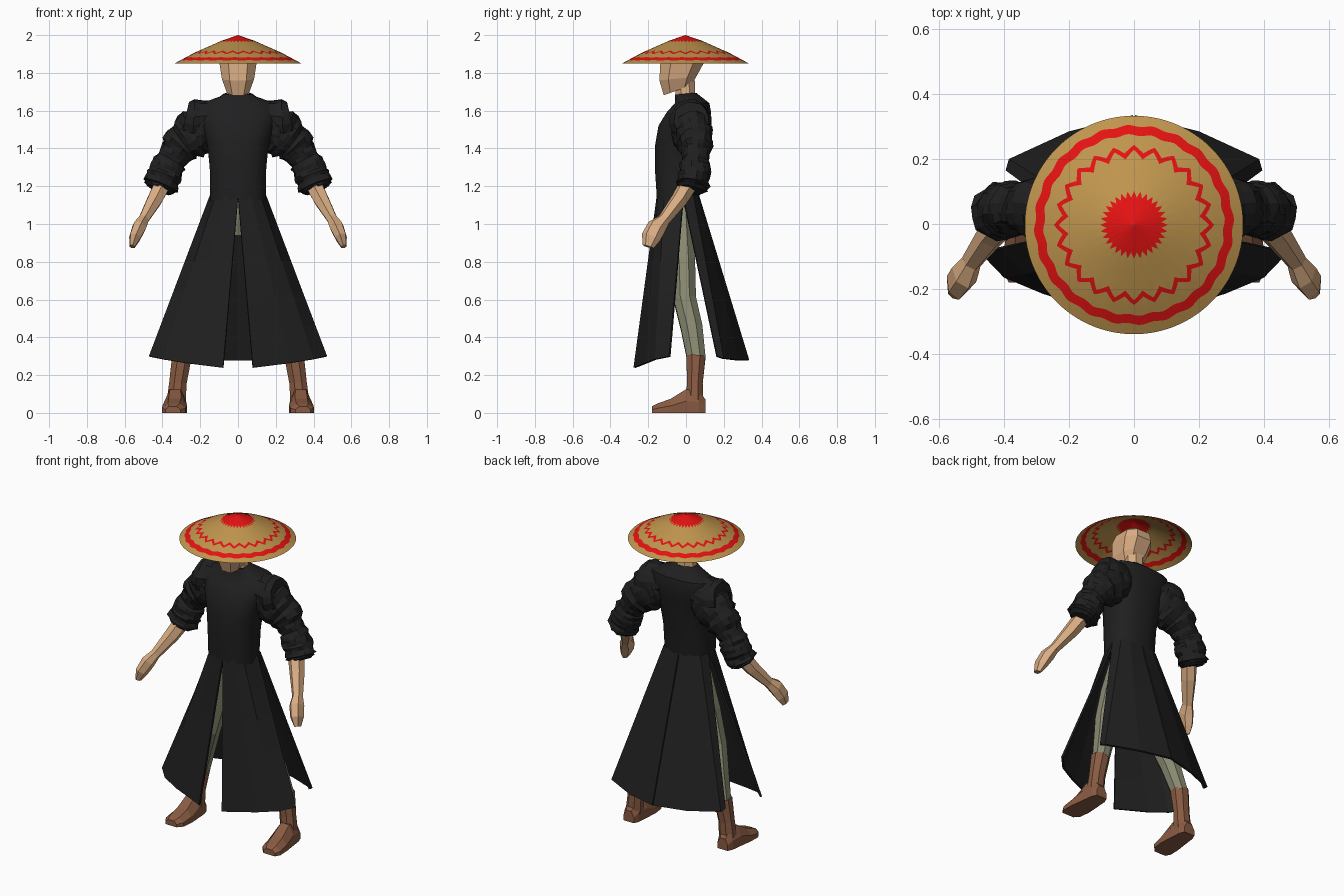
import bpy, math, random
from mathutils import Vector

if "Cube" in bpy.data.objects:
    bpy.data.objects.remove(bpy.data.objects["Cube"])

random.seed(4)


def material(name, rgb):
    m = bpy.data.materials.new(name)
    m.diffuse_color = (*rgb, 1)
    m.use_nodes = True
    m.node_tree.nodes["Principled BSDF"].inputs["Base Color"].default_value = m.diffuse_color
    return m


BLACK = material("black_cloth", (0.014, 0.014, 0.015))
SKIN = material("skin", (0.70, 0.42, 0.23))
STRAW = material("straw", (0.52, 0.30, 0.075))
RED = material("red_paint", (0.78, 0.006, 0.006))
OLIVE = material("olive_trousers", (0.25, 0.25, 0.165))
BROWN = material("brown_leather", (0.25, 0.105, 0.055))


def make(name, verts, faces, mat, mirror=False, smooth=None):
    me = bpy.data.meshes.new(name)
    me.from_pydata([tuple(v) for v in verts], [], faces)
    ob = bpy.data.objects.new(name, me)
    bpy.context.collection.objects.link(ob)
    me.materials.append(mat)
    if smooth:
        bpy.ops.object.select_all(action='DESELECT')
        ob.select_set(True)
        bpy.context.view_layer.objects.active = ob
        bpy.ops.object.shade_smooth_by_angle(angle=math.radians(smooth))
    if mirror:
        ob.modifiers.new("mirror", 'MIRROR')
    return ob


def loft(name, rings, mat, closed=True, caps=True, **kw):
    """Skin a list of equal-length point rings."""
    n = len(rings[0])
    verts = [p for r in rings for p in r]
    faces = []
    for i in range(len(rings) - 1):
        for j in range(n if closed else n - 1):
            k = (j + 1) % n
            faces.append((i * n + j, i * n + k, (i + 1) * n + k, (i + 1) * n + j))
    if closed and caps:
        faces.append(tuple(reversed(range(n))))
        faces.append(tuple(range(len(verts) - n, len(verts))))
    return make(name, verts, faces, mat, **kw)


def tube_rings(path, sides, noise=0.0):
    """Oval rings square to a path of (x, y, z, radius_x, radius_y)."""
    pts = [Vector(p[:3]) for p in path]
    rings = []
    for i, p in enumerate(path):
        d = (pts[min(i + 1, len(pts) - 1)] - pts[max(i - 1, 0)]).normalized()
        u = Vector((0, 1, 0)).cross(d).normalized()
        v = d.cross(u)
        swell = 1 + noise * random.uniform(-1, 1)
        ring = []
        for j in range(sides):
            a = math.tau * (j + 0.5) / sides
            s = swell * (1 + noise * random.uniform(-1, 1))
            ring.append(pts[i] + u * p[3] * s * math.cos(a) + v * p[4] * s * math.sin(a))
        rings.append(ring)
    return rings


def resample(path, steps):
    out = []
    for a, b in zip(path, path[1:]):
        for s in range(steps):
            out.append(tuple(x + (y - x) * s / steps for x, y in zip(a, b)))
    return out + [path[-1]]


def body_rings(rows, sides, power):
    """Level rings from rows of (z_front, z_back, half_width, y_front, y_back)."""
    rings = []
    for zf, zb, hx, yf, yb in rows:
        ring = []
        for j in range(sides):
            a = math.tau * (j + 0.5) / sides
            c, s = math.cos(a), math.sin(a)
            x = hx * math.copysign(abs(c) ** power, c)
            t = (math.copysign(abs(s) ** power, s) + 1) / 2
            ring.append((x, yf + (yb - yf) * t, zf + (zb - zf) * t))
        rings.append(ring)
    return rings


# Straw hat: one cone sheet whose ring edges follow the painted pattern
N = 192
PROFILE = [(0, 2.0), (0.085, 1.971), (0.23, 1.907), (0.336, 1.85)]


def hat_z(r):
    for (r0, z0), (r1, z1) in zip(PROFILE, PROFILE[1:]):
        if r <= r1 + 1e-6:
            return z0 + (z1 - z0) * (r - r0) / (r1 - r0)
    return PROFILE[-1][1]


def zigzag(j, period):
    return abs((j % period) / period * 2 - 1) * 2 - 1


def hat_radii(j):
    w = math.sin(math.tau * j * 24 / N)
    return [0.002, 0.06, 0.094 + 0.010 * zigzag(j, 6), 0.15,
            0.217 + 0.014 * zigzag(j, 8), 0.234 + 0.012 * zigzag(j, 8),
            0.277 + 0.003 * w, 0.305 + 0.003 * w, 0.336]


cols = [hat_radii(j) for j in range(N)]
hat_rings = []
for i in range(9):
    hat_rings.append([(cols[j][i] * math.cos(math.tau * j / N),
                       cols[j][i] * math.sin(math.tau * j / N) - 0.003,
                       hat_z(cols[j][i])) for j in range(N)])
hat = loft("straw_hat", hat_rings, STRAW, caps=False, smooth=30)
hat.data.materials.append(RED)
for f in hat.data.polygons:
    f.material_index = 1 if f.index // N in (0, 1, 4, 6) else 0

# Head and neck
loft("head", body_rings([
    (1.68, 1.735, 0.062, -0.122, 0.03),
    (1.76, 1.78, 0.09, -0.147, 0.06),
    (1.85, 1.85, 0.104, -0.143, 0.10),
    (1.90, 1.90, 0.09, -0.11, 0.09),
    (1.93, 1.93, 0.05, -0.07, 0.05)], 8, 0.75), SKIN)
loft("neck", body_rings([
    (1.64, 1.64, 0.068, -0.06, 0.055),
    (1.77, 1.77, 0.062, -0.06, 0.05)], 8, 1), SKIN)

# Coat body
loft("coat_body", body_rings([
    (1.12, 1.12, 0.15, -0.155, 0.07),
    (1.30, 1.30, 0.152, -0.167, 0.09),
    (1.42, 1.42, 0.165, -0.165, 0.11),
    (1.52, 1.52, 0.195, -0.148, 0.125),
    (1.59, 1.59, 0.215, -0.105, 0.135),
    (1.64, 1.64, 0.20, -0.06, 0.125),
    (1.67, 1.675, 0.10, -0.06, 0.08),
    (1.685, 1.695, 0.075, -0.058, 0.055)], 16, 0.8), BLACK, smooth=40)

# Crumpled sleeves and flared shoulder ruffles
sleeve = [(0.13, 0.02, 1.53, 0.10, 0.10), (0.22, 0.035, 1.485, 0.12, 0.105),
          (0.30, 0.05, 1.42, 0.10, 0.085), (0.355, 0.05, 1.34, 0.082, 0.075),
          (0.385, 0.045, 1.27, 0.084, 0.08), (0.41, 0.035, 1.205, 0.09, 0.085),
          (0.42, 0.03, 1.18, 0.07, 0.07)]
loft("sleeve", tube_rings(resample(sleeve, 4), 16, 0.085), BLACK, mirror=True)
ruffle = [(0.12, 0.02, 1.56, 0.09, 0.09), (0.19, 0.025, 1.55, 0.10, 0.10),
          (0.235, 0.025, 1.545, 0.105, 0.105), (0.28, 0.025, 1.555, 0.10, 0.10)]
loft("shoulder_ruffle", tube_rings(ruffle, 16, 0.07), BLACK, mirror=True)

# Forearms and hands
loft("forearm", tube_rings([
    (0.39, 0.025, 1.23, 0.05, 0.05), (0.44, -0.035, 1.13, 0.045, 0.045),
    (0.502, -0.118, 1.02, 0.03, 0.034)], 6), SKIN, mirror=True)
loft("hand", tube_rings([
    (0.50, -0.115, 1.025, 0.03, 0.034), (0.522, -0.155, 0.985, 0.04, 0.052),
    (0.545, -0.185, 0.93, 0.034, 0.052), (0.56, -0.20, 0.88, 0.016, 0.03)], 6),
    SKIN, mirror=True)


# Split coat skirt: each panel runs from a waist edge to a hem edge
def skirt_panel(name, waist, hem, flip):
    rows = []
    for i in range(6):
        t = i / 5
        rows.append([Vector(a).lerp(Vector(b), t) for a, b in zip(waist, hem)])
    if flip:
        rows = [r[::-1] for r in rows]
    ob = loft(name, rows, BLACK, closed=False)
    solid = ob.modifiers.new("thickness", 'SOLIDIFY')
    solid.thickness = 0.012
    solid.offset = 1
    ob.modifiers.new("mirror", 'MIRROR')


skirt_panel("front_skirt_panel",
            [(0.0, -0.155, 1.15), (0.07, -0.148, 1.15), (0.12, -0.115, 1.15), (0.15, -0.015, 1.15)],
            [(0.08, -0.278, 0.24), (0.28, -0.215, 0.265), (0.40, -0.165, 0.285), (0.472, -0.09, 0.30)],
            False)
skirt_panel("back_skirt_panel",
            [(0.003, 0.07, 1.15), (0.08, 0.063, 1.15), (0.13, 0.04, 1.15), (0.15, -0.015, 1.15)],
            [(0.003, 0.335, 0.28), (0.20, 0.285, 0.28), (0.385, 0.20, 0.29), (0.395, 0.165, 0.30)],
            True)

# Trousers
loft("trouser_hips", body_rings([
    (0.94, 0.94, 0.07, -0.06, 0.04), (1.02, 1.02, 0.135, -0.09, 0.05),
    (1.14, 1.14, 0.135, -0.11, 0.05)], 10, 1), OLIVE)
loft("trouser_leg", tube_rings([
    (0.07, -0.025, 1.07, 0.065, 0.06), (0.145, -0.012, 0.80, 0.08, 0.065),
    (0.20, -0.006, 0.60, 0.073, 0.064), (0.25, 0.03, 0.45, 0.062, 0.062),
    (0.297, 0.055, 0.285, 0.05, 0.053)], 8), OLIVE, mirror=True)

# Boots
loft("boot_shaft", tube_rings([
    (0.297, 0.053, 0.30, 0.056, 0.055), (0.318, 0.047, 0.16, 0.05, 0.045),
    (0.328, 0.045, 0.05, 0.055, 0.05)], 8), BROWN, mirror=True)
foot_rows = [(0.104, 0.33, 0.036, 0.07), (0.07, 0.33, 0.05, 0.115), (0.0, 0.332, 0.057, 0.125),
             (-0.08, 0.335, 0.065, 0.075), (-0.15, 0.34, 0.062, 0.05), (-0.18, 0.345, 0.04, 0.035)]
outline = [(-1, 0), (1, 0), (1, 0.5), (0.5, 1), (-0.5, 1), (-1, 0.5)]
loft("boot_foot", [[(xc + hw * a, y, zt * b) for a, b in outline]
                   for y, xc, hw, zt in foot_rows], BROWN, mirror=True)

# Make all normals point outward
for ob in list(bpy.context.collection.objects):
    if ob.name.endswith("panel") or ob.name == "straw_hat":
        continue
    bpy.ops.object.select_all(action='DESELECT')
    ob.select_set(True)
    bpy.context.view_layer.objects.active = ob
    bpy.ops.object.mode_set(mode='EDIT')
    bpy.ops.mesh.select_all(action='SELECT')
    bpy.ops.mesh.normals_make_consistent(inside=False)
    bpy.ops.object.mode_set(mode='OBJECT')
